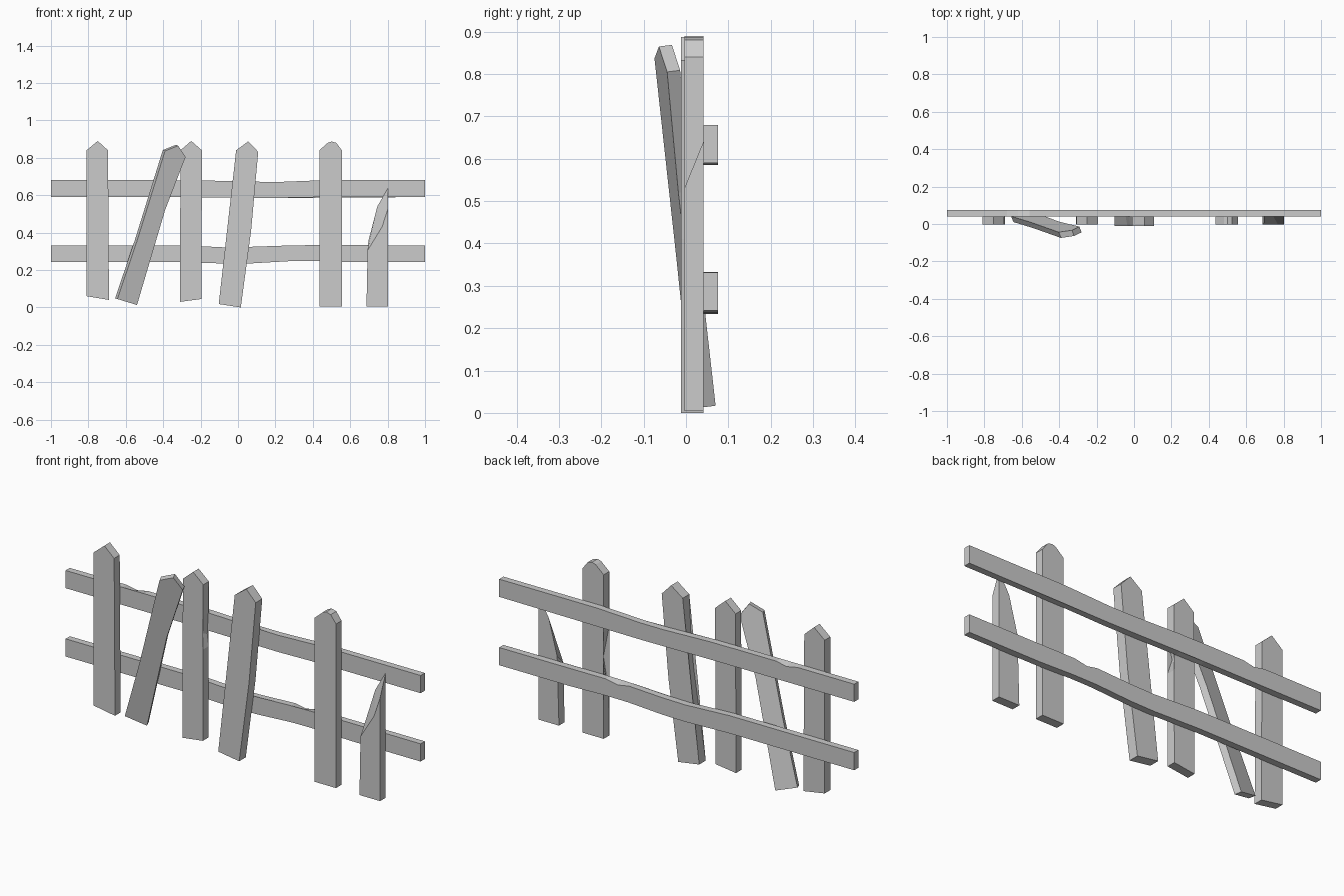
import bpy, bmesh

if "Cube" in bpy.data.objects:
    bpy.data.objects.remove(bpy.data.objects["Cube"])


def plank(name, front, back, yf, yb):
    """Closed board between two matching (x, z) outlines; yf / yb give depth."""
    bm = bmesh.new()
    f = [bm.verts.new((x, yf(x, z), z)) for x, z in front]
    b = [bm.verts.new((x, yb(x, z), z)) for x, z in back]
    n = len(f)
    bm.faces.new(f)
    bm.faces.new(b[::-1])
    for i in range(n):
        j = (i + 1) % n
        bm.faces.new((f[j], f[i], b[i], b[j]))
    # split the wide faces cleanly so bent boards stay flat faced
    bmesh.ops.triangulate(bm, faces=[p for p in bm.faces if len(p.verts) > 4])
    bmesh.ops.recalc_face_normals(bm, faces=bm.faces)
    me = bpy.data.meshes.new(name)
    bm.to_mesh(me)
    bm.free()
    ob = bpy.data.objects.new(name, me)
    bpy.context.collection.objects.link(ob)
    return ob


def flat(y):
    return lambda x, z: y


def changed(outline, edits):
    out = list(outline)
    for i, p in edits.items():
        out[i] = p
    return out


def picket(name, outline, edits=None, yf=-0.004):
    plank(name, outline, changed(outline, edits or {}), flat(yf), flat(0.041))


def rail(name, stations):
    """Stations: x, bottom, top, back-bottom chip, back-top chip."""
    def outline(k):
        return ([(x, b + k * cb) for x, b, t, cb, ct in stations]
                + [(x, t - k * ct) for x, b, t, cb, ct in reversed(stations)])
    plank(name, outline(0), outline(1), flat(0.041), flat(0.075))


# Two slightly warped rails behind the pickets
rail("upper_rail", [
    (-1, .59, .68, 0, 0), (-.68, .59, .68, 0, 0), (-.62, .59, .68, 0, .012),
    (-.56, .59, .68, 0, 0), (-.34, .59, .68, 0, 0), (-.27, .59, .679, .012, 0),
    (-.2, .589, .679, 0, 0), (.08, .586, .67, 0, 0), (.2, .585, .67, 0, 0),
    (.45, .59, .68, 0, 0), (1, .59, .68, 0, 0)])
rail("lower_rail", [
    (-1, .242, .332, 0, 0), (-.3, .242, .332, 0, 0), (-.05, .234, .32, 0, 0),
    (.08, .236, .322, 0, 0), (.27, .247, .331, 0, 0), (.33, .248, .332, 0, .012),
    (.4, .248, .333, 0, 0), (.6, .242, .332, 0, 0), (1, .242, .332, 0, 0)])

# Straight picket at the left end
picket("picket_left", [(-.81, .06), (-.69, .04), (-.695, .84), (-.75, .89), (-.81, .84)])

# Picket with a chipped right edge
picket("picket_chipped",
       [(-.31, .03), (-.195, .045), (-.194, .51), (-.22, .59), (-.196, .68),
        (-.193, .84), (-.25, .89), (-.308, .84)],
       {3: (-.202, .57)})

# Tilted picket near the middle, slightly kinked
picket("picket_tilted",
       [(-.103, .018), (.015, 0), (.07, .41), (.108, .832), (.055, .888),
        (-.01, .84), (-.02, .62), (-.035, .47)],
       {6: (-.03, .63), 7: (-.045, .44)}, yf=-0.012)

# Picket with a blunt tip and a notched left edge
picket("picket_blunt",
       [(.435, .005), (.555, .005), (.555, .84), (.525, .88), (.5, .887), (.48, .88),
        (.435, .84), (.438, .55), (.468, .40), (.44, .24)],
       {8: (.444, .42)})

# Snapped picket with a slanting break
picket("picket_broken",
       [(.687, .005), (.803, .005), (.803, .53), (.77, .43), (.693, .305)],
       {2: (.803, .64), 3: (.745, .54), 4: (.697, .355)})

# Loose picket: leaning sideways, tipped forward and twisted
loose = [(-.645, .045), (-.54, .013), (-.39, .52), (-.28, .805),
         (-.32, .865), (-.39, .837), (-.54, .355)]


def lean(x, z):
    return .028 - .107 * z + .22 * (x - (-.602 + .323 * z))


plank("picket_loose", loose, [(x - .012, z + .004) for x, z in loose],
      lean, lambda x, z: lean(x, z) + .034)
